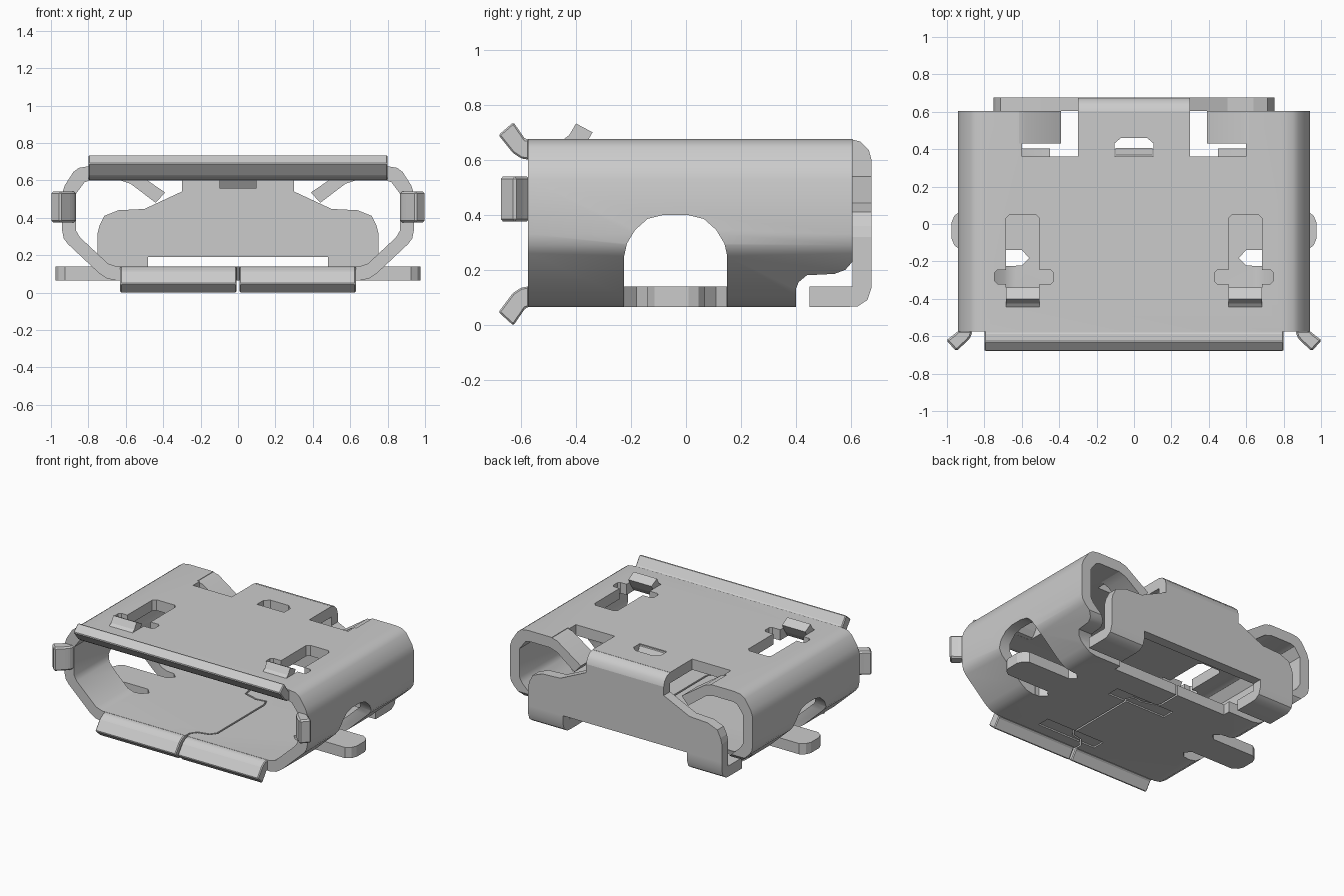
import bpy
import bmesh
import math
from mathutils import Vector

if "Cube" in bpy.data.objects:
    bpy.data.objects.remove(bpy.data.objects["Cube"], do_unlink=True)

steel = bpy.data.materials.new("steel grey")
steel.use_nodes = True
GREY = (0.6, 0.6, 0.6, 1)
steel.diffuse_color = GREY
steel.node_tree.nodes["Principled BSDF"].inputs["Base Color"].default_value = GREY

T = 0.075                              # sheet thickness
FRONT, BACK = -0.575, 0.605            # shell ends
BOTTOM, TOP = 0.065, 0.675             # shell heights


def activate(obj):
    bpy.ops.object.select_all(action='DESELECT')
    obj.select_set(True)
    bpy.context.view_layer.objects.active = obj


def prism(name, axis, pts, a, b, bevel=0):
    """Extrude a 2D outline along an axis from a to b."""
    place = {'x': lambda u, v, t: (t, u, v),
             'y': lambda u, v, t: (u, t, v),
             'z': lambda u, v, t: (u, v, t)}[axis]
    bm = bmesh.new()
    ends = [[bm.verts.new(place(u, v, t)) for u, v in pts] for t in (a, b)]
    for ring in ends:
        bm.faces.new(ring)
    for i in range(len(pts)):
        j = (i + 1) % len(pts)
        bm.faces.new((ends[0][i], ends[0][j], ends[1][j], ends[1][i]))
    bmesh.ops.recalc_face_normals(bm, faces=bm.faces)
    if bevel:
        bmesh.ops.bevel(bm, geom=bm.edges[:], offset=bevel, segments=1,
                        affect='EDGES', clamp_overlap=True)
    mesh = bpy.data.meshes.new(name)
    bm.to_mesh(mesh)
    bm.free()
    mesh.materials.append(steel)
    obj = bpy.data.objects.new(name, mesh)
    bpy.context.collection.objects.link(obj)
    return obj


def rect(u0, u1, v0, v1):
    return [(u0, v0), (u1, v0), (u1, v1), (u0, v1)]


def flip(pts, s):
    return [(u * s, v) for u, v in pts]


def mirrored(half):
    return half + [(-u, v) for u, v in reversed(half)]


def ribbon(path, half_width):
    """Outline of a thin band that follows a path."""
    left, right = [], []
    for i, p in enumerate(path):
        run = Vector(path[min(i + 1, len(path) - 1)]) - Vector(path[max(i - 1, 0)])
        side = Vector((-run.y, run.x)).normalized() * half_width
        left.append(tuple(Vector(p) + side))
        right.append(tuple(Vector(p) - side))
    return left + right[::-1]


def cut(target, axis, pts, a, b):
    """Subtract a prism; a solver that loses the whole body is replaced by the next."""
    cutter = prism("cutter", axis, pts, a, b)
    cutter.hide_render = True
    original = target.data
    for solver in ('EXACT', 'MANIFOLD'):
        target.data = original.copy()
        activate(target)
        mod = target.modifiers.new("cut", 'BOOLEAN')
        mod.operation = 'DIFFERENCE'
        mod.solver = solver
        mod.object = cutter
        bpy.ops.object.modifier_apply(modifier=mod.name)
        size = [max(v.co[k] for v in target.data.vertices) -
                min(v.co[k] for v in target.data.vertices)
                for k in range(3)] if target.data.polygons else [0]
        if min(size) > 0.6:
            break
    else:
        target.data = original
    bpy.data.objects.remove(cutter, do_unlink=True)


def smooth(obj, degrees=32):
    activate(obj)
    bpy.ops.object.shade_smooth_by_angle(angle=math.radians(degrees))


# Main shell: a folded sheet tube with slanted lower sides
outer = mirrored([(0.65, BOTTOM), (0.70, 0.075), (0.745, 0.105), (0.91, 0.26), (0.932, 0.29),
                  (0.94, 0.33), (0.94, 0.53), (0.925, 0.575), (0.88, 0.645),
                  (0.85, 0.667), (0.80, TOP)])
inner = mirrored([(0.65, BOTTOM + T), (0.695, 0.155), (0.845, 0.295), (0.865, 0.33),
                  (0.865, 0.53), (0.82, 0.59), (0.79, TOP - T)])
shell = prism("shell", 'y', outer, FRONT, BACK)
cut(shell, 'y', inner, -1, 1)

arch = [(-0.225, -0.1), (-0.225, 0.25), (-0.215, 0.295), (-0.185, 0.345), (-0.14, 0.385), (-0.08, 0.4),
        (0.005, 0.4), (0.065, 0.385), (0.11, 0.345), (0.14, 0.295), (0.15, 0.25), (0.15, -0.1)]
rear_corner = [(0.30, 0.36), (0.60, 0.36), (0.60, 0.43), (0.615, 0.43), (0.615, 0.8), (0.30, 0.8)]
latch_slot = [(0.505, -0.425), (0.685, -0.425), (0.685, -0.32), (0.73, -0.32), (0.745, -0.305),
              (0.745, -0.26), (0.73, -0.245), (0.685, -0.245), (0.685, 0.03), (0.665, 0.05),
              (0.525, 0.05), (0.505, 0.03), (0.505, -0.245), (0.445, -0.245), (0.43, -0.26),
              (0.43, -0.305), (0.445, -0.32), (0.505, -0.32)]
for s in (-1, 1):
    cut(shell, 'x', arch, s * 0.63, s * 1.2)
    cut(shell, 'z', flip(rear_corner, s), 0.55, 0.9)
    cut(shell, 'z', flip(latch_slot, s), 0.55, 0.9)
    # Relief slots beside each solder tab
    for y0, y1 in ((-0.222, -0.14), (0.07, 0.147)):
        mid = (y0 + y1) / 2
        slot = [(0.7, y0), (0.6, y0), (0.56, mid), (0.6, y1), (0.7, y1)]
        cut(shell, 'z', flip(slot, s), -0.1, 0.2)

# Rear lower clearance, tongue hole and floor edge
cut(shell, 'x', [(0.4, -0.1), (0.4, 0.13), (0.41, 0.155), (0.44, 0.18), (0.54, 0.185),
                 (0.58, 0.2), (0.615, 0.24), (0.7, 0.24), (0.7, -0.1)], -1.2, 1.2)
cut(shell, 'z', rect(-0.45, 0.45, 0.35, 0.5), -0.1, 0.3)
cut(shell, 'z', mirrored([(0.105, 0.36), (0.105, 0.43), (0.07, 0.46)]), 0.55, 0.9)

# Coined recesses and the interlocking seam in the floor
cut(shell, 'z', rect(-0.09, 0.37, -0.5, -0.41), -0.1, BOTTOM + 0.01)
cut(shell, 'z', rect(-0.18, 0.28, 0.08, 0.17), -0.1, BOTTOM + 0.01)
seam = [(0, -0.7), (0, -0.53), (0.03, -0.49), (0.11, -0.47), (0.14, -0.43), (0.14, 0.09),
        (0.12, 0.14), (0.05, 0.13), (-0.05, 0.16), (-0.06, 0.2), (-0.06, 0.45)]
cut(shell, 'z', ribbon(seam, 0.006), -0.1, 0.3)
smooth(shell)

# Flared lips around the front opening
top_lip = [(-0.57, TOP - T), (-0.57, TOP), (-0.585, TOP), (-0.628, 0.737),
           (-0.682, 0.69), (-0.63, 0.625), (-0.6, 0.605)]
prism("top_lip", 'x', top_lip, -0.80, 0.80, 0.006)
low_lip = [(-0.57, BOTTOM + T), (-0.57, BOTTOM), (-0.585, 0.06), (-0.628, -0.003),
           (-0.682, 0.046), (-0.63, 0.115), (-0.6, 0.135)]
side_lip = [(0.865, -0.57), (0.94, -0.57), (0.955, -0.585), (1.004, -0.622),
            (0.95, -0.68), (0.89, -0.625), (0.87, -0.6)]

for s, side in ((1, "left"), (-1, "right")):
    prism("bottom_lip_" + side, 'x', low_lip, s * 0.008, s * 0.63, 0.006)
    prism("side_lip_" + side, 'z', flip(side_lip, s), 0.375, 0.54, 0.01)

    # Solder tab reaching out through the side arch
    tab = [(0.58, -0.14), (0.925, -0.14), (0.96, -0.115), (0.975, -0.08), (0.975, 0.01),
           (0.96, 0.045), (0.925, 0.07), (0.58, 0.07)]
    prism("solder_tab_" + side, 'z', flip(tab, s), BOTTOM, BOTTOM + T)

    # Latch hook raised at the front of each top slot
    hook = [(-0.43, TOP - T), (-0.445, TOP), (-0.425, 0.69), (-0.4, 0.732),
            (-0.34, 0.7), (-0.375, 0.64), (-0.4, 0.605)]
    prism("latch_hook_" + side, 'x', hook, s * 0.505, s * 0.685)

    # Rear flap bent down into the shell
    flap = [(0.63, TOP), (0.575, 0.662), (0.39, 0.535), (0.44, 0.48), (0.575, 0.582),
            (0.63, TOP - T)]
    smooth(prism("rear_flap_" + side, 'y', flip(flap, s), 0.43, BACK))

    # Foot folded forward under the rear plate
    foot = [(0.605, 0.19), (0.675, 0.19), (0.675, 0.135), (0.66, 0.09), (0.625, 0.067),
            (0.59, BOTTOM), (0.45, BOTTOM), (0.45, BOTTOM + T), (0.605, BOTTOM + T)]
    smooth(prism("rear_foot_" + side, 'x', foot, s * 0.48, s * 0.75))

# Rear plate hanging from the top tongue
plate = mirrored([(0.48, 0.19), (0.75, 0.19), (0.75, 0.32), (0.74, 0.36), (0.715, 0.41),
                  (0.64, 0.44), (0.5, 0.447), (0.30, 0.54), (0.30, TOP - T)])
prism("rear_plate", 'y', plate, BACK, BACK + T - 0.005)
bend = [(0.60, TOP - T), (0.60, TOP), (0.635, 0.666), (0.665, 0.636), (0.675, 0.6)]
smooth(prism("tongue_bend", 'x', bend, -0.30, 0.30))

# Small stop bent down from the tongue hole
stop = [(0.34, TOP - T), (0.35, 0.67), (0.37, 0.665), (0.405, 0.6), (0.37, 0.555)]
prism("tongue_stop", 'x', stop, -0.1, 0.1)
